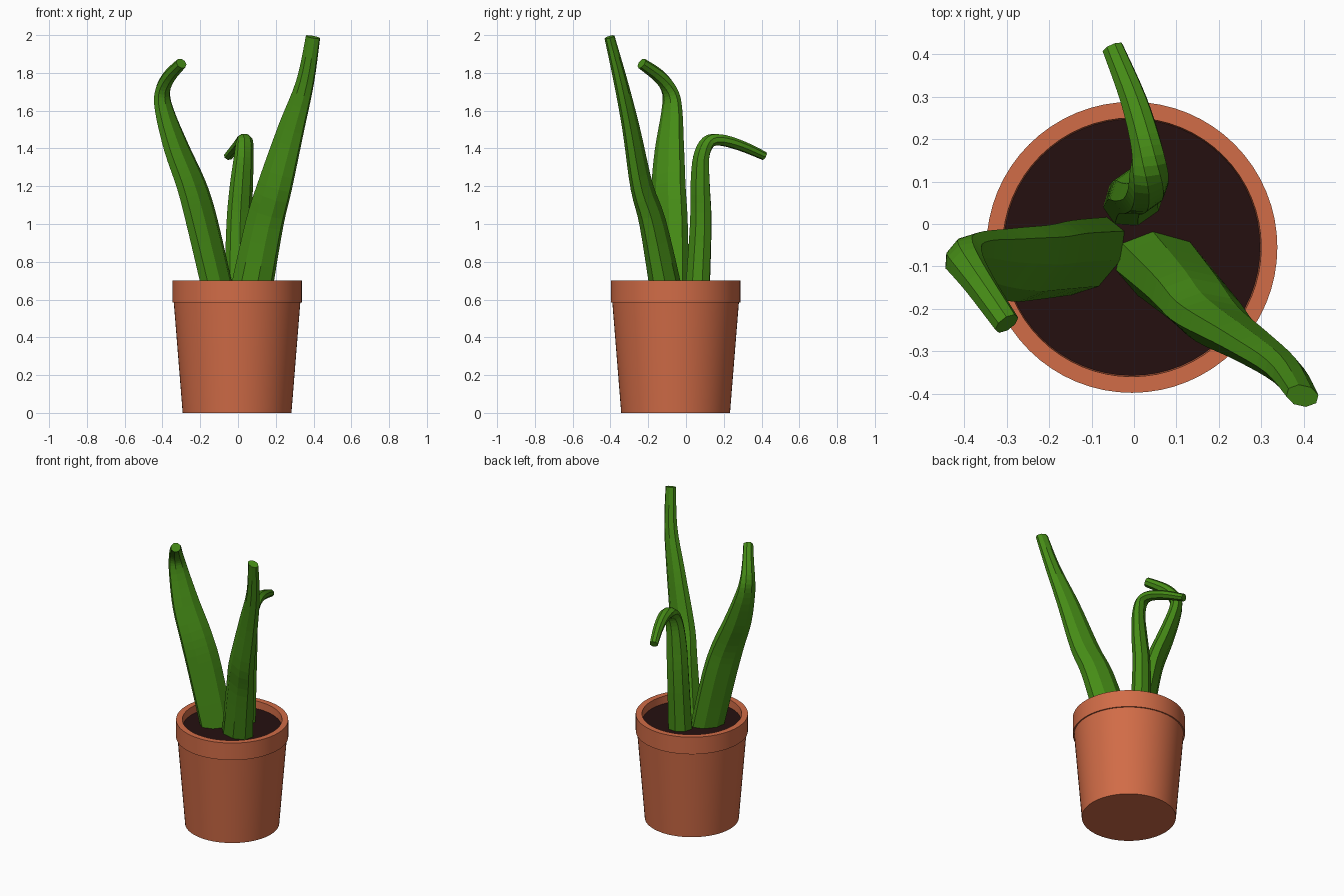
import bpy, bmesh, math
from mathutils import Vector

default = bpy.data.objects.get("Cube")
if default:
    bpy.data.objects.remove(default, do_unlink=True)


def material(name, rgb):
    m = bpy.data.materials.new(name)
    m.use_nodes = True
    color = (*rgb, 1)
    m.diffuse_color = color
    bsdf = m.node_tree.nodes["Principled BSDF"]
    bsdf.inputs["Base Color"].default_value = color
    bsdf.inputs["Roughness"].default_value = 0.8
    return m


terracotta = material("terracotta", (0.64, 0.15, 0.063))
soil_brown = material("dark soil", (0.018, 0.005, 0.005))
leaf_green = material("leaf green", (0.06, 0.26, 0.008))


def skin(name, rings, mat):
    """Join closed rings of points with quads and cap both ends."""
    bm = bmesh.new()
    loops = [[bm.verts.new(p) for p in ring] for ring in rings]
    for low, high in zip(loops, loops[1:]):
        n = len(low)
        for i in range(n):
            j = (i + 1) % n
            bm.faces.new((low[i], low[j], high[j], high[i]))
    bm.faces.new(loops[0][::-1])
    bm.faces.new(loops[-1])
    bmesh.ops.recalc_face_normals(bm, faces=bm.faces)
    mesh = bpy.data.meshes.new(name)
    bm.to_mesh(mesh)
    bm.free()
    mesh.materials.append(mat)
    obj = bpy.data.objects.new(name, mesh)
    bpy.context.collection.objects.link(obj)
    return obj


def lathe(name, profile, mat, sides=64):
    """Turn a radius and height profile about the pot axis."""
    center = Vector((-0.005, -0.055, 0))
    turns = [math.tau * i / sides for i in range(sides)]
    rings = [[center + Vector((r * math.cos(a), r * math.sin(a), z)) for a in turns]
             for r, z in profile]
    obj = skin(name, rings, mat)
    bpy.ops.object.select_all(action="DESELECT")
    obj.select_set(True)
    bpy.context.view_layer.objects.active = obj
    bpy.ops.object.shade_smooth_by_angle(angle=math.radians(30))
    return obj


def spline(points, steps):
    """Smooth curve through points of any dimension."""
    pts = [points[0]] + points + [points[-1]]
    out = []
    for a, b, c, d in zip(pts, pts[1:], pts[2:], pts[3:]):
        for s in range(steps):
            t = s / steps
            out.append([q + (r - p) * t / 2 + (p - 2.5 * q + 2 * r - s4 / 2) * t * t
                        + (1.5 * (q - r) + (s4 - p) / 2) * t ** 3
                        for p, q, r, s4 in zip(a, b, c, d)])
    out.append(list(points[-1]))
    return out


def leaf(name, points, angle, sides=8):
    """Faceted tapering leaf; points hold x, y, z, half width, half thickness."""
    path = spline(points, 4)
    centers = [Vector(p[:3]) for p in path]
    wide = Vector((math.cos(math.radians(angle)), math.sin(math.radians(angle)), 0))
    rings = []
    for i, p in enumerate(path):
        tangent = (centers[min(i + 1, len(path) - 1)] - centers[max(i - 1, 0)]).normalized()
        u = (wide - tangent * wide.dot(tangent)).normalized()
        v = tangent.cross(u)
        ring = []
        for k in range(sides):
            a = math.tau * (k + 0.5) / sides
            ring.append(centers[i] + u * p[3] * 1.05 * math.cos(a) + v * p[4] * 1.05 * math.sin(a))
        rings.append(ring)
    return skin(name, rings, leaf_green)


# Pot with a stepped rim, open at the top
lathe("pot", [(0.288, 0), (0.335, 0.585), (0.343, 0.585), (0.343, 0.7),
              (0.305, 0.7), (0.3, 0.6)], terracotta)
lathe("soil", [(0.302, 0.61), (0.303, 0.65)], soil_brown)

# Tall leaf leaning to the front left
leaf("tall_leaf", [
    (0.065, -0.1, 0.62, 0.11, 0.08),
    (0.14, -0.175, 1.0, 0.1, 0.065),
    (0.195, -0.235, 1.2, 0.092, 0.054),
    (0.28, -0.29, 1.5, 0.07, 0.042),
    (0.355, -0.345, 1.75, 0.047, 0.034),
    (0.397, -0.405, 1.99, 0.038, 0.025)], -15)

# Leaf leaning right with a tip folded forward
leaf("folded_leaf", [
    (-0.1, -0.075, 0.62, 0.1, 0.065),
    (-0.188, -0.085, 1.0, 0.105, 0.06),
    (-0.245, -0.093, 1.2, 0.1, 0.056),
    (-0.325, -0.088, 1.4, 0.085, 0.05),
    (-0.39, -0.075, 1.6, 0.06, 0.04),
    (-0.4, -0.085, 1.7, 0.046, 0.036),
    (-0.365, -0.14, 1.78, 0.036, 0.034),
    (-0.3, -0.235, 1.85, 0.03, 0.028)], 50)

# Short leaf drooping to the back
leaf("drooping_leaf", [
    (0, 0.06, 0.62, 0.075, 0.06),
    (0.005, 0.078, 1.0, 0.068, 0.052),
    (0.018, 0.075, 1.2, 0.064, 0.046),
    (0.03, 0.08, 1.35, 0.054, 0.038),
    (0.035, 0.115, 1.43, 0.046, 0.034),
    (0.03, 0.18, 1.445, 0.037, 0.03),
    (0, 0.29, 1.415, 0.031, 0.027),
    (-0.05, 0.415, 1.36, 0.025, 0.022)], 35)
